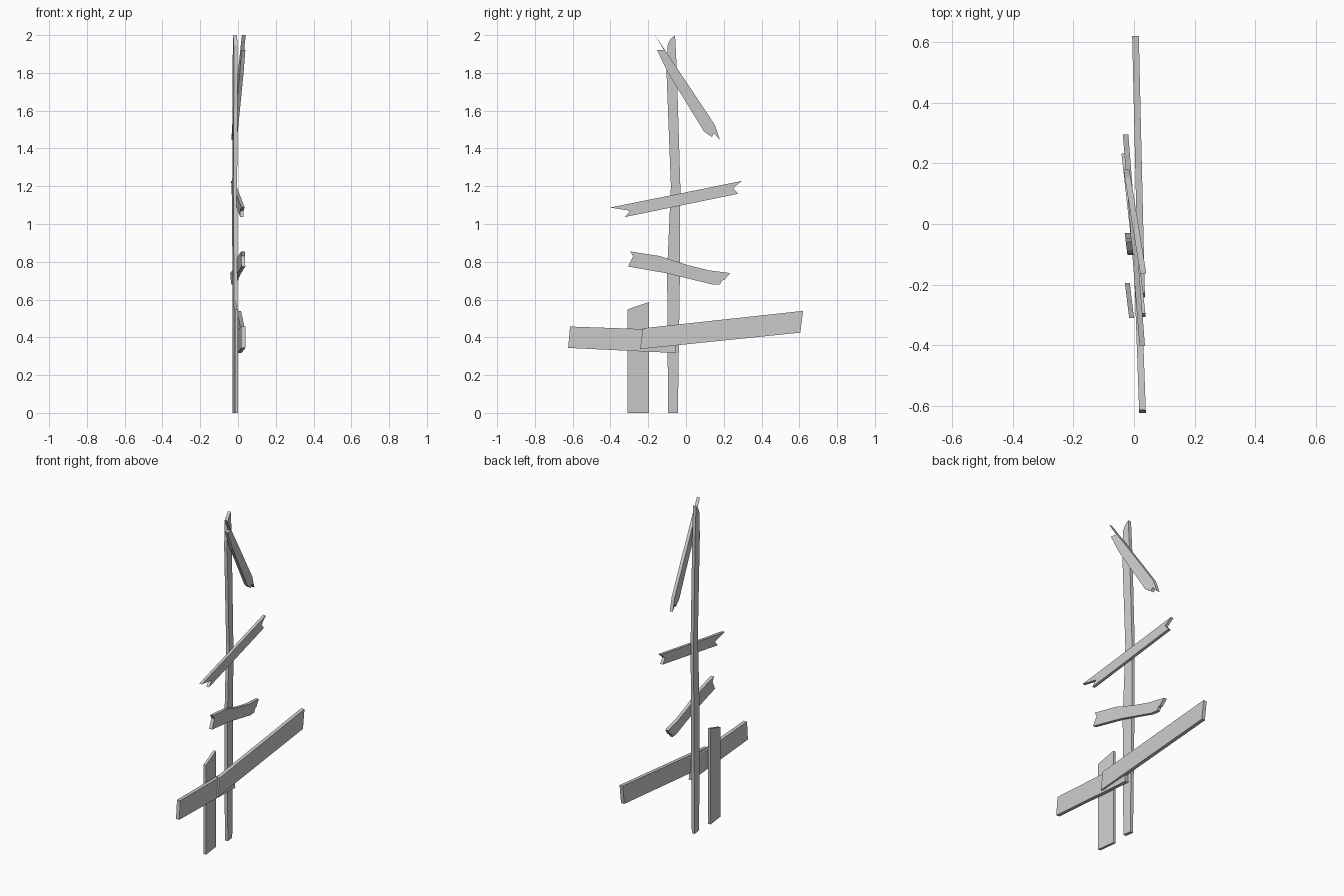
import bpy, bmesh


def board(name, outline, ya, xa, yb, xb, thick):
    """Extrude a (y, z) outline along x; its centre plane runs from (ya, xa) to (yb, xb)."""
    slope = (xb - xa) / (yb - ya)
    bm = bmesh.new()
    sides = []
    for s in (-0.5, 0.5):
        sides.append([bm.verts.new((xa + slope * (y - ya) + s * thick, y, z)) for y, z in outline])
    back, front = sides
    bm.faces.new(back)
    bm.faces.new(front)
    n = len(outline)
    for i in range(n):
        j = (i + 1) % n
        bm.faces.new((back[i], back[j], front[j], front[i]))
    bmesh.ops.recalc_face_normals(bm, faces=bm.faces)
    me = bpy.data.meshes.new(name)
    bm.to_mesh(me)
    bm.free()
    ob = bpy.data.objects.new(name, me)
    bpy.context.collection.objects.link(ob)
    return ob


# Upright posts
board("tall_post", [(-.095, 0), (-.043, 0), (-.032, .75), (-.03, 1.2), (-.048, 1.8),
                    (-.058, 2), (-.085, 1.975), (-.098, 1.945), (-.103, 1.8),
                    (-.08, 1.2), (-.1, .75)], -.1, -.012, -.035, -.02, .02)
board("short_post", [(-.31, 0), (-.195, 0), (-.195, .587), (-.31, .548)],
      -.31, -.008, -.195, -.022, .016)

# Overlapping lower rails
board("left_rail", [(-.624, .344), (-.053, .317), (-.06, .438), (-.614, .457)],
      -.62, .028, -.06, .008, .022)
board("long_rail", [(-.243, .338), (.605, .425), (.62, .54), (-.228, .448)],
      -.24, .025, .62, .005, .022)

# Broken slats with splintered ends
board("lower_slat", [(-.296, .855), (-.28, .83), (-.295, .80), (-.307, .775), (-.095, .738),
                     (.138, .68), (.18, .68), (.19, .70), (.205, .705), (.233, .74),
                     (.12, .755), (0, .785), (-.137, .83)],
      -.3, .028, .22, -.03, .02)
board("middle_slat", [(-.402, 1.087), (-.296, 1.07), (-.323, 1.037), (.275, 1.16),
                      (.25, 1.19), (.296, 1.228), (-.137, 1.14)],
      -.4, .027, .3, -.028, .018)
board("top_slat", [(-.164, 2), (-.116, 1.92), (-.153, 1.92), (-.095, 1.8), (.095, 1.49),
                   (.138, 1.46), (.148, 1.48), (.18, 1.445), (.153, 1.524), (-.01, 1.77)],
      -.16, .03, .18, -.025, .02)
